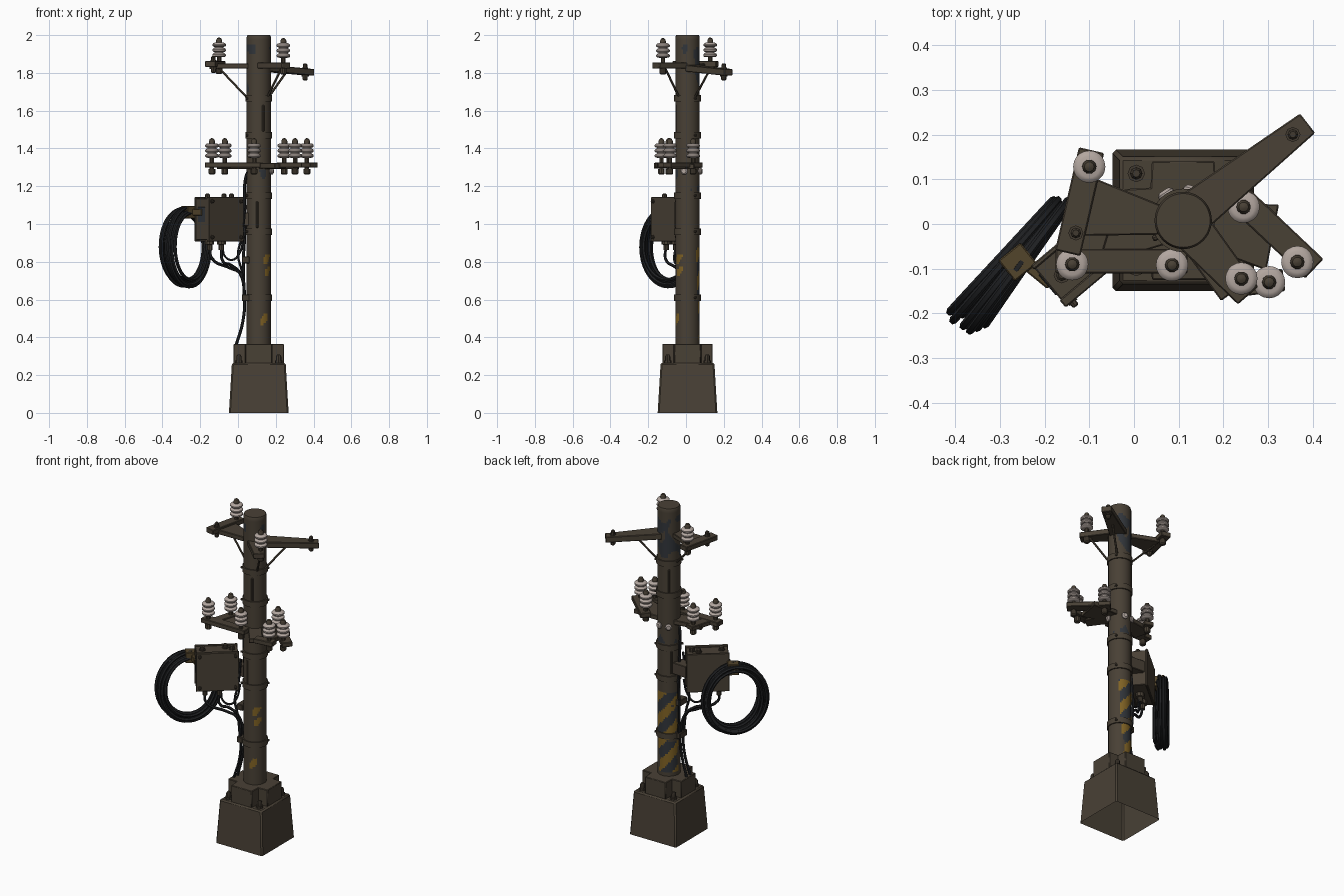
import bpy, bmesh, math, random
from mathutils import Vector, Matrix, noise

if "Cube" in bpy.data.objects:
    bpy.data.objects.remove(bpy.data.objects["Cube"])

random.seed(4)
PX, PY, PR = 0.11, 0.008, 0.064      # pole axis and radius
COLOURS = {
    "weathered_brown": (0.066, 0.052, 0.036), "dark_brown": (0.052, 0.041, 0.029),
    "cable_black": (0.015, 0.016, 0.018), "ceramic": (0.45, 0.385, 0.35),
    "faded_blue": (0.031, 0.036, 0.043), "hazard_yellow": (0.22, 0.125, 0.018),
    "ochre_brown": (0.085, 0.058, 0.024),
}
MATS = {}
for n, c in COLOURS.items():
    MATS[n] = bpy.data.materials.new(n)
    MATS[n].diffuse_color = (*c, 1)


def finish(name, bm, mats=("weathered_brown",), bevel=0):
    bmesh.ops.recalc_face_normals(bm, faces=bm.faces)
    me = bpy.data.meshes.new(name)
    bm.to_mesh(me)
    bm.free()
    ob = bpy.data.objects.new(name, me)
    bpy.context.collection.objects.link(ob)
    for m in mats:
        me.materials.append(MATS[m])
    if bevel:
        mod = ob.modifiers.new("bevel", "BEVEL")
        mod.width, mod.segments = bevel, 1
    return ob


def prism(name, pts, z0, z1, mat="weathered_brown", top=1.0, bevel=0.0, drop=None, floor=True):
    """Extruded outline; top scales the upper outline, drop lowers points one by one."""
    bm = bmesh.new()
    cx = sum(p[0] for p in pts) / len(pts)
    cy = sum(p[1] for p in pts) / len(pts)
    d = drop or [0] * len(pts)
    lo = [bm.verts.new((x, y, z0 - d[i])) for i, (x, y) in enumerate(pts)]
    hi = [bm.verts.new((cx + (x - cx) * top, cy + (y - cy) * top, z1 - d[i])) for i, (x, y) in enumerate(pts)]
    if floor:
        bm.faces.new(lo)
    bm.faces.new(hi)
    for i in range(len(pts)):
        j = (i + 1) % len(pts)
        bm.faces.new((lo[i], lo[j], hi[j], hi[i]))
    return finish(name, bm, (mat,), bevel)


def beam(name, a, b, wa, wb, z0, z1, drop=0.0, mat="weathered_brown"):
    """Flat arm between two plan points, with a width at each end."""
    a, b = Vector(a), Vector(b)
    n = (b - a).normalized().orthogonal()
    pts = [a + n * wa / 2, b + n * wb / 2, b - n * wb / 2, a - n * wa / 2]
    return prism(name, [tuple(p) for p in pts], z0, z1, mat, 1, 0.003, [0, drop, drop, 0])


def lathe(name, profile, at, axis=(0, 0, 1), seg=16, mats=("weathered_brown",), rule=None):
    """Profile of (radius, height) turned about an axis."""
    bm = bmesh.new()
    rings = [[bm.verts.new((r * math.cos(2 * math.pi * k / seg), r * math.sin(2 * math.pi * k / seg), h))
              for k in range(seg)] for r, h in profile]
    for p, q in zip(rings, rings[1:]):
        for k in range(seg):
            f = bm.faces.new((p[k], p[(k + 1) % seg], q[(k + 1) % seg], q[k]))
            if rule:
                f.material_index = rule(f.calc_center_median())
    bm.faces.new(rings[0])
    bm.faces.new(rings[-1])
    rot = Vector((0, 0, 1)).rotation_difference(Vector(axis)).to_matrix().to_4x4()
    bmesh.ops.transform(bm, matrix=Matrix.Translation(at) @ rot, verts=bm.verts)
    return finish(name, bm, mats)


def bolt(name, at, axis=(0, 0, 1), r=0.013, h=0.025):
    return lathe(name, [(r * 1.4, 0), (r * 1.4, h * .3), (r, h * .3), (r, h * .8), (r * .6, h)], at, axis, 8,
                 ("dark_brown",))


def tube(name, pts, r, mat="cable_black", cyclic=False, smooth=True):
    cu = bpy.data.curves.new(name, "CURVE")
    cu.dimensions, cu.bevel_depth, cu.bevel_resolution, cu.resolution_u = "3D", r, 1, 5
    if smooth:
        sp = cu.splines.new("BEZIER")
        sp.bezier_points.add(len(pts) - 1)
        for bp, p in zip(sp.bezier_points, pts):
            bp.co, bp.handle_left_type, bp.handle_right_type = p, "AUTO", "AUTO"
    else:
        sp = cu.splines.new("POLY")
        sp.points.add(len(pts) - 1)
        for q, p in zip(sp.points, pts):
            q.co = (*p, 1)
    sp.use_cyclic_u, cu.use_fill_caps = cyclic, True
    ob = bpy.data.objects.new(name, cu)
    cu.materials.append(MATS[mat])
    bpy.context.collection.objects.link(ob)


def square(h):
    return [(PX - h, PY - h), (PX + h, PY - h), (PX + h, PY + h), (PX - h, PY + h)]


# Footing: tapered block open below, four buttresses and corner bolts
prism("footing", square(0.158), 0, 0.265, top=0.9, bevel=0.008, floor=False)
for dx, dy in ((1, 0), (-1, 0), (0, 1), (0, -1)):
    c = Vector((PX, PY))
    d = Vector((dx, dy))
    beam("buttress", c + d * 0.04, c + d * 0.133, 0.15, 0.14, 0.262, 0.365)
for sx in (-1, 1):
    for sy in (-1, 1):
        bolt("footing_bolt", (PX + sx * 0.105, PY + sy * 0.105, 0.263), r=0.014, h=0.045)


# Pole with worn hazard stripes and faded paint patches
CHIPS = ((-48, .815), (-42, .75), (-64, .495))


def pole_paint(p):
    a = math.atan2(p.y, p.x)
    deg = math.degrees(a)
    worn = noise.noise(Vector((p.x * 14, p.y * 14, p.z * 9)))
    for cd, cz in CHIPS:
        u = (deg - cd) / 22
        if u * u + ((p.z - cz - .015 * u) / .024) ** 2 < 1:
            return 2
    if 0.39 < p.z < 0.88 and 62 + 25 * worn < deg < 175 + 25 * worn:
        stripe = ((p.z - a * 0.44 / (2 * math.pi)) / 0.1467) % 1
        if stripe < 0.48:
            return 2 if worn < 0.4 else 0
        return 1 if worn < 0.2 else 0
    side = math.cos(a - math.radians(100))
    if 1.70 < p.z < 1.95:
        return 1 if worn > 0.2 - side * 0.2 else 0
    if 1.17 < p.z < 1.32:
        return 1 if worn > 0.2 else 0
    return 0


rows = [(PR, 0.3 + 0.0125 * i) for i in range(135)]
lathe("pole", rows + [(PR, 1.99), (PR - 0.004, 2.0)], (PX, PY, 0), seg=48,
      mats=("weathered_brown", "faded_blue", "hazard_yellow"), rule=pole_paint)
for z in (0.61, 0.96, 1.15, 1.47, 1.665):
    lathe("pole_band", [(0.06, -.017), (.071, -.017), (.071, .017), (.06, .017)], (PX, PY, z), seg=32)
    for a in (0.6, 3.7):
        d = Vector((math.cos(a), math.sin(a), 0))
        bolt("band_bolt", Vector((PX, PY, z)) + d * 0.066, d, 0.007, 0.014)
for a, z in ((2.2, 1.56), (-1.7, 1.05), (2.4, 1.06), (-1.2, 1.56)):
    c = Vector((PX + PR * math.cos(a), PY + PR * math.sin(a)))
    n = Vector((math.cos(a), math.sin(a)))
    beam("pole_strip", c - n * 0.004, c + n * 0.004, 0.012, 0.012, z - 0.07, z + 0.07, mat="dark_brown")
for a in (-0.25, 1.3, 2.15):
    d = Vector((math.cos(a), math.sin(a), 0))
    lathe("side_spool", [(.012, 0), (.019, .008), (.019, .014), (.012, .02)],
          Vector((PX, PY, 1.28)) + d * 0.06, d, 12, ("ceramic",))


# Insulators: stacked broad ceramic skirts with cap and lower nut
def insulator(x, y, z):
    lathe("insulator_pin", [(.012, -.06), (.018, -.055), (.018, -.03), (.012, -.03), (.012, .035)],
          (x, y, z), seg=10)
    prof = [(.02, .028)]
    for i in range(3):
        b = .03 + i * .027
        prof += [(.031, b), (.036, b + .005), (.036, b + .012), (.031, b + .018), (.024, b + .021), (.024, b + .026)]
    lathe("insulator", prof[:-1], (x, y, z), seg=20, mats=("ceramic",))
    lathe("insulator_cap", [(.016, .1), (.016, .117), (.011, .128), (.004, .132)], (x, y, z), seg=10)


# Upper arms
P = (PX, PY)
beam("upper_left_bar", (-.148, -.065), (-.095, .165), .058, .058, 1.832, 1.862)
beam("upper_left_wedge", (.06, PY), (-.11, .04), .065, .135, 1.822, 1.85)
beam("upper_right_arm", P, (.388, .225), .1, .055, 1.81, 1.845, .025)
beam("upper_front_arm", P, (.255, -.16), .1, .06, 1.822, 1.855)
insulator(-.1, .128, 1.855)
insulator(.24, -.122, 1.852)
for x, y, z in ((-.13, -.02, 1.86), (.355, .2, 1.82)):
    bolt("arm_bolt", (x, y, z), r=.012, h=.03)
    bolt("arm_nut", (x, y, z - .03), (0, 0, -1), .014, .03)
for ex, ey in ((-.1, .06), (.23, -.11), (.27, .13)):
    d = (Vector((ex, ey)) - Vector(P)).normalized() * 0.06
    tube("arm_strut", [(ex, ey, 1.825), (PX + d.x, PY + d.y, 1.665)], .006, "weathered_brown", smooth=False)

# Lower arms
beam("lower_left_bar", (-.175, -.083), (.12, -.083), .055, .055, 1.298, 1.326)
beam("lower_left_wedge", P, (-.1, -.04), .08, .11, 1.29, 1.318)
beam("lower_left_spur", (-.1, -.07), (-.062, .058), .055, .055, 1.298, 1.324)
beam("lower_right_bar", (.225, .068), (.403, -.1), .06, .06, 1.298, 1.326)
beam("lower_right_wedge", P, (.31, -.03), .08, .15, 1.29, 1.318)
beam("lower_front_arm", P, (.225, -.15), .075, .075, 1.294, 1.322)
beam("lower_front_bar", (.215, -.14), (.335, -.125), .05, .05, 1.298, 1.326)
for x, y in ((-.138, -.09), (-.07, .03), (.085, -.092), (.245, .038), (.365, -.085), (.302, -.13)):
    insulator(x, y, 1.322)

# Junction box turned away from the pole, with lid, screws, knobs and glands
T = math.radians(40)
U, V = Vector((math.cos(T), math.sin(T))), Vector((-math.sin(T), math.cos(T)))
C = Vector((-.1, -.063))


def box_at(u, v):
    return C + U * u + V * v


beam("junction_box", box_at(-.117, .006), box_at(.117, .006), .1, .1, .915, 1.135)
beam("junction_box_lid", box_at(-.12, -.05), box_at(.12, -.05), .022, .022, .908, 1.142)
beam("junction_box_back", box_at(-.12, .055), box_at(.12, .055), .012, .012, .908, 1.142)
beam("box_bracket", box_at(.1, .02), P, .07, .07, .99, 1.06)
beam("box_side_patch", box_at(-.1195, .004), box_at(-.1165, .004), .06, .06, 1.01, 1.09, mat="faded_blue")
for u in (-.1, .1):
    for z in (.93, 1.12):
        q = box_at(u, -.06)
        bolt("lid_screw", (q.x, q.y, z), (-V.x, -V.y, 0), .008, .014)
for u, v in ((-.08, 0), (.05, .02), (.085, 0)):
    q = box_at(u, v)
    bolt("box_top_knob", (q.x, q.y, 1.133), r=.013, h=.028)
glands = [box_at(u, 0) for u in (-.065, .015)]
for q in glands:
    lathe("cable_gland", [(.025, 0), (.025, .025), (.015, .027), (.015, .055)], (q.x, q.y, .917), (0, 0, -1), 10)

# Cables: box to pole, then down to the footing, a riser up the pole and slack loops
for i, q in enumerate(glands):
    o = .018 * (i - .5)
    tube("drop_cable", [(q.x, q.y, .88), (q.x + .01, q.y - .005, .82 - .02 * i), (-.04, -.04 + o, .775 + o),
                        (.01, -.02 + o, .74), (.034, -.01 + o * 1.5, .61), (.025, -.01 + o * 1.5, .48),
                        (-.01, -.01 + o * 2, .36)], .008)
tube("riser_cable", [(.034, .02, .6), (.028, .025, .8), (.036, .02, .95), (.034, .01, 1.15), (.042, 0, 1.25),
                     (.06, -.01, 1.29)], .008)
tube("loop_cable", [(.035, -.03, .62), (.02, -.03, .75), (.0, -.03, .84), (.02, -.03, .93), (.04, -.03, 1.1)], .007)
tube("slack_cable", [(-.08, -.05, .88), (-.07, -.05, .83), (-.03, -.04, .81), (.01, -.03, .85), (.03, -.02, .94)], .006)
for z in (.61, .81):
    beam("cable_clip", (.02, PY - .015), (.06, PY - .015), .07, .07, z - .018, z + .018, mat="dark_brown")

# Cable coil hung beside the box
R, N, K = Vector((.63, .777, 0)), Vector((.777, -.63, 0)), Vector((-.272, -.087, .877))
ORDER = (4, 9, 1, 6, 3, 8, 0, 5, 2, 7)
for i in range(10):
    off, rad = (ORDER[i] - 4.5) * .0083, .004 + .038 * i / 9
    wob = random.uniform(0, 6.28)
    pts = []
    for k in range(40):
        a = 2 * math.pi * k / 40
        w = .75 - .3 * math.cos(a)
        r = rad + .005 * math.sin(a + wob)
        pts.append(K + R * math.cos(a) * (.14 + r) + N * (off * w) + Vector((0, 0, math.sin(a) * (.168 + r))))
    tube("coil_cable", pts, .0095, cyclic=True, smooth=False)
beam("coil_clamp", (-.285, -.105), (-.235, -.065), .06, .06, 1.03, 1.095, mat="ochre_brown")
beam("coil_hanger", (-.25, -.08), box_at(-.11, .0), .03, .03, 1.045, 1.08, mat="ochre_brown")

# Turn curves and modifiers into meshes, then smooth rounded parts
bpy.ops.object.select_all(action="SELECT")
bpy.context.view_layer.objects.active = bpy.context.selected_objects[0]
bpy.ops.object.convert(target="MESH")
bpy.ops.object.shade_smooth_by_angle(angle=math.radians(35))

for m in bpy.data.materials:
    if m.users and not m.is_grease_pencil:
        m.use_nodes = True
        m.node_tree.nodes["Principled BSDF"].inputs["Base Color"].default_value = m.diffuse_color
